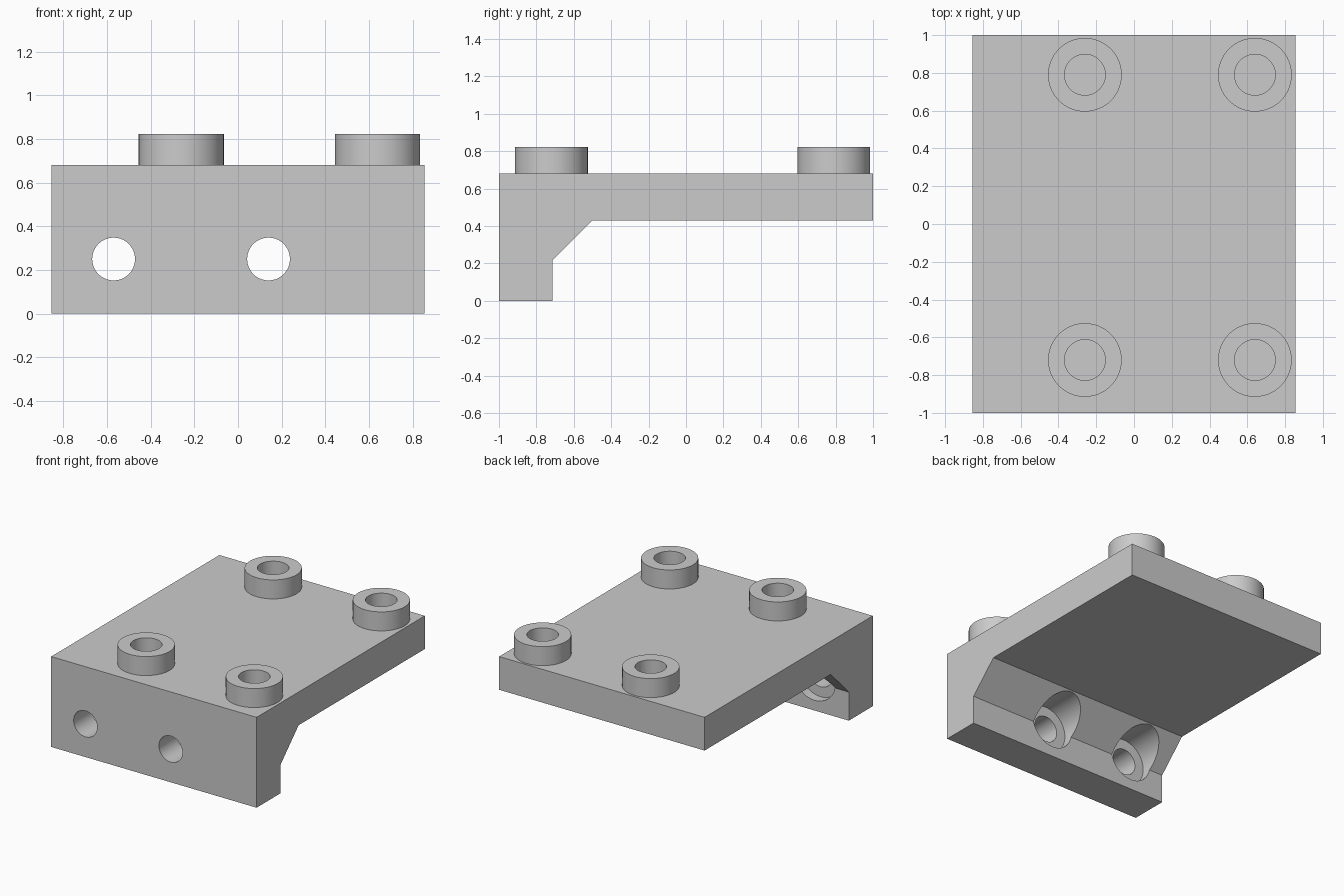
import bpy
import bmesh
import math

if "Cube" in bpy.data.objects:
    bpy.data.objects.remove(bpy.data.objects["Cube"], do_unlink=True)

HALF_WIDTH = 0.855
WALL_TOP = 0.68
SEGMENTS = 64

grey = bpy.data.materials.new("plain grey")
grey.use_nodes = True
colour = (0.6, 0.6, 0.6, 1)
grey.diffuse_color = colour
grey.node_tree.nodes["Principled BSDF"].inputs["Base Color"].default_value = colour


def finish(name, bm):
    bmesh.ops.recalc_face_normals(bm, faces=bm.faces)
    mesh = bpy.data.meshes.new(name)
    bm.to_mesh(mesh)
    bm.free()
    mesh.materials.append(grey)
    obj = bpy.data.objects.new(name, mesh)
    bpy.context.collection.objects.link(obj)
    return obj


def smooth(obj):
    bpy.ops.object.select_all(action="DESELECT")
    obj.select_set(True)
    bpy.context.view_layer.objects.active = obj
    bpy.ops.object.shade_smooth_by_angle(angle=math.radians(30))


def cutter(name, x, z, radius, y_start, y_end):
    """Hidden cylinder along y that cuts a bolt hole."""
    bpy.ops.mesh.primitive_cylinder_add(
        vertices=SEGMENTS, radius=radius, depth=y_end - y_start,
        location=(x, (y_start + y_end) / 2, z), rotation=(math.pi / 2, 0, 0))
    obj = bpy.context.object
    obj.name = name
    obj.data.materials.append(grey)
    obj.hide_render = True
    return obj


# Bracket body: side profile (y, z) extruded across the width
profile = [(-1, 0), (-0.715, 0), (-0.715, 0.215), (-0.5, 0.43),
           (1, 0.43), (1, WALL_TOP), (-1, WALL_TOP)]
bm = bmesh.new()
side = bm.faces.new([bm.verts.new((-HALF_WIDTH, y, z)) for y, z in profile])
extruded = bmesh.ops.extrude_face_region(bm, geom=[side])["geom"]
bmesh.ops.translate(bm, vec=(2 * HALF_WIDTH, 0, 0),
                    verts=[v for v in extruded if isinstance(v, bmesh.types.BMVert)])
body = finish("bracket_body", bm)

# Counterbored bolt holes through the front wall
cutters = []
for x in (-0.57, 0.14):
    cutters.append(cutter("bolt_hole_cutter", x, 0.25, 0.098, -1.1, -0.6))
    cutters.append(cutter("counterbore_cutter", x, 0.25, 0.173, -0.786, -0.3))
for tool in cutters:
    cut = body.modifiers.new("bolt hole", "BOOLEAN")
    cut.operation = "DIFFERENCE"
    cut.solver = "EXACT"
    cut.object = tool
    bpy.context.view_layer.objects.active = body
    bpy.ops.object.modifier_apply(modifier=cut.name)
for tool in cutters:
    bpy.data.objects.remove(tool, do_unlink=True)
smooth(body)


def boss(name, x, y):
    """Hollow round boss standing on the plate."""
    bm = bmesh.new()
    section = [(0.108, WALL_TOP), (0.108, 0.823), (0.195, 0.823), (0.195, WALL_TOP)]
    verts = [bm.verts.new((r, 0, z)) for r, z in section]
    edges = [bm.edges.new(pair) for pair in zip(verts, verts[1:])]
    bmesh.ops.spin(bm, geom=verts + edges, cent=(0, 0, 0), axis=(0, 0, 1),
                   angle=math.tau, steps=SEGMENTS)
    bmesh.ops.remove_doubles(bm, verts=bm.verts, dist=0.0001)
    obj = finish(name, bm)
    # The open shell needs its top rim facing up
    if any(p.normal.z < -0.5 for p in obj.data.polygons):
        obj.data.flip_normals()
    obj.location = (x, y, 0)
    smooth(obj)


for depth_name, y in (("front", -0.72), ("back", 0.79)):
    for side_name, x in (("right", -0.26), ("left", 0.64)):
        boss(f"{depth_name}_{side_name}_boss", x, y)
